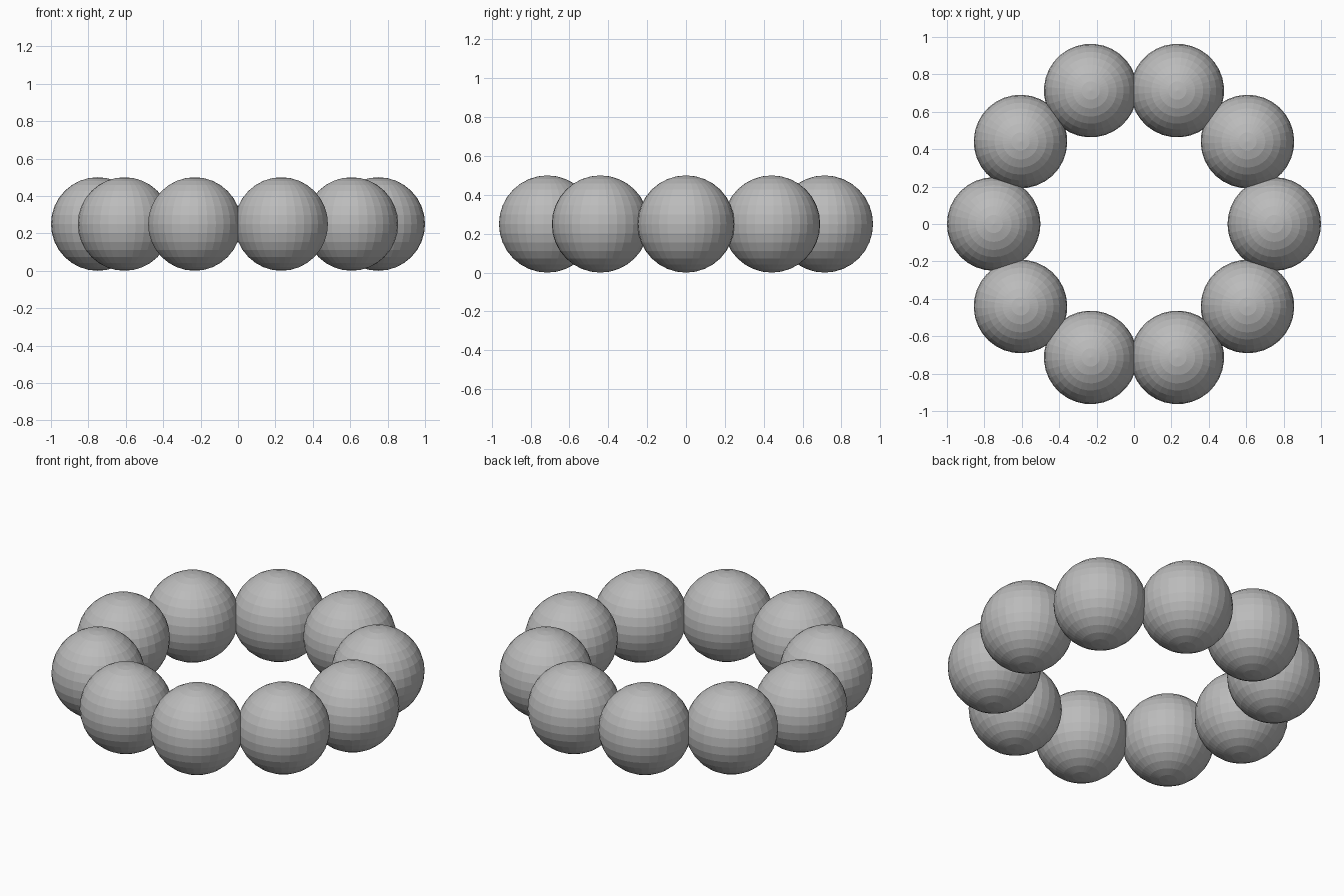
import bpy, math

if "Cube" in bpy.data.objects:
    bpy.data.objects.remove(bpy.data.objects["Cube"])

COUNT, RING, R = 10, 0.75, 0.25

grey = bpy.data.materials.new("mid_grey")
grey.diffuse_color = (0.5, 0.5, 0.5, 1)
grey.use_nodes = True
grey.node_tree.nodes["Principled BSDF"].inputs["Base Color"].default_value = grey.diffuse_color

# Ring of ten overlapping flat-shaded beads
for i in range(COUNT):
    a = 2 * math.pi * i / COUNT
    bpy.ops.mesh.primitive_uv_sphere_add(
        segments=32, ring_count=16, radius=R,
        location=(RING * math.cos(a), RING * math.sin(a), R),
        rotation=(0, 0, a))
    bead = bpy.context.object
    bead.name = f"bead_{i + 1}"
    bead.data.materials.append(grey)
